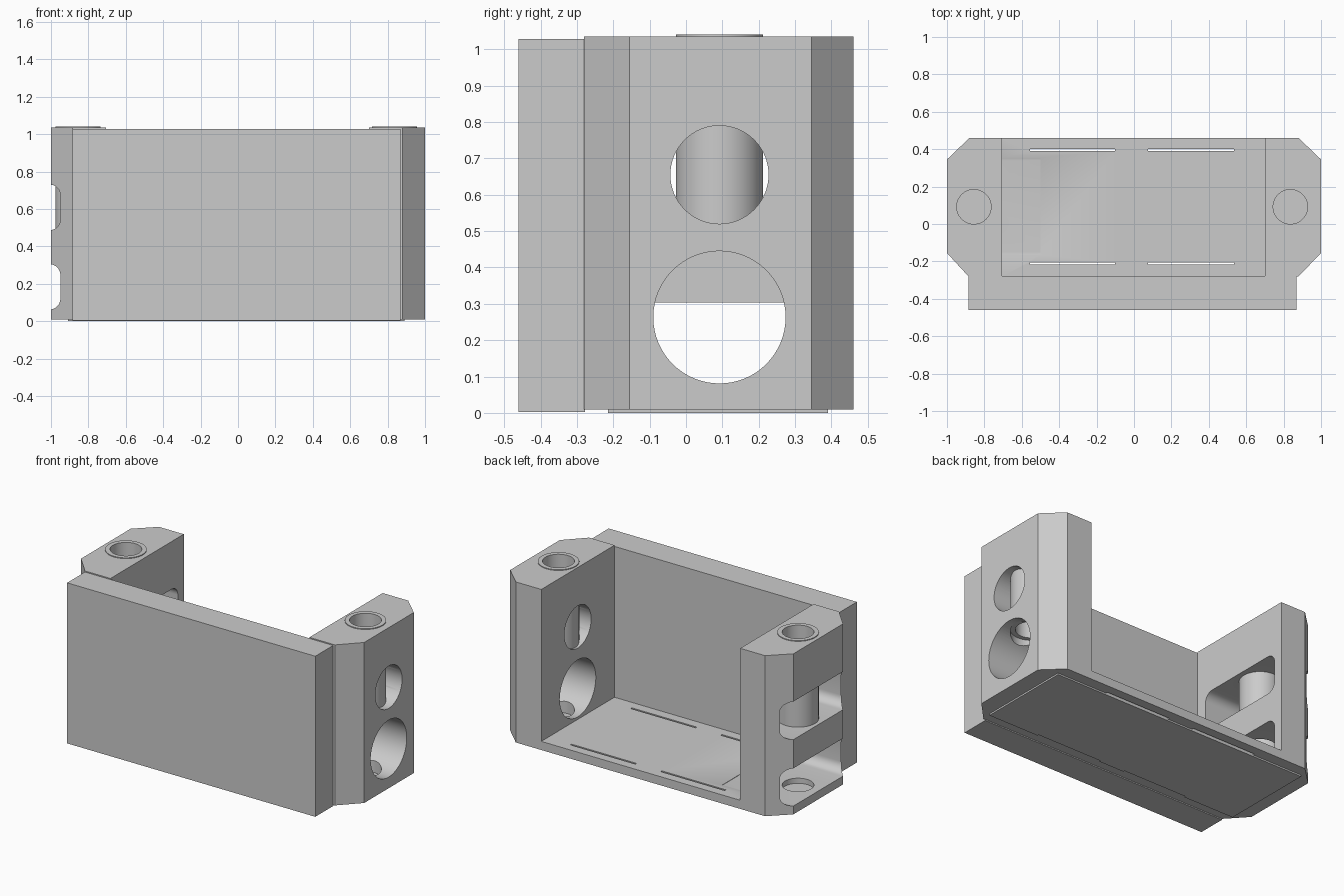
import bpy, bmesh, math

if "Cube" in bpy.data.objects:
    bpy.data.objects.remove(bpy.data.objects["Cube"], do_unlink=True)

GREY = (0.6, 0.6, 0.6, 1.0)
mat = bpy.data.materials.new("light grey")
mat.use_nodes = True
mat.diffuse_color = GREY
mat.node_tree.nodes["Principled BSDF"].inputs["Base Color"].default_value = GREY


def prism(name, profile, axis, low, high):
    """Extrude a closed 2D profile: (x, y) along z, or (y, z) along x."""
    def place(p, t):
        return (p[0], p[1], t) if axis == "z" else (t, p[0], p[1])
    bm = bmesh.new()
    base = bm.faces.new([bm.verts.new(place(p, low)) for p in profile])
    new = bmesh.ops.extrude_face_region(bm, geom=[base])["geom"]
    step = (0, 0, high - low) if axis == "z" else (high - low, 0, 0)
    bmesh.ops.translate(bm, vec=step, verts=[v for v in new if isinstance(v, bmesh.types.BMVert)])
    bmesh.ops.recalc_face_normals(bm, faces=bm.faces)
    mesh = bpy.data.meshes.new(name)
    bm.to_mesh(mesh)
    bm.free()
    mesh.materials.append(mat)
    obj = bpy.data.objects.new(name, mesh)
    bpy.context.collection.objects.link(obj)
    return obj


def rect(a0, a1, b0, b1):
    return [(a0, b0), (a1, b0), (a1, b1), (a0, b1)]


def circle(a, b, r, n=64):
    return [(a + r * math.cos(2 * math.pi * i / n), b + r * math.sin(2 * math.pi * i / n))
            for i in range(n)]


def rounded(a0, a1, b0, b1, r, n=8):
    centres = [(a1 - r, b1 - r), (a0 + r, b1 - r), (a0 + r, b0 + r), (a1 - r, b0 + r)]
    return [(ca + r * math.cos(math.pi / 2 * (q + i / n)), cb + r * math.sin(math.pi / 2 * (q + i / n)))
            for q, (ca, cb) in enumerate(centres) for i in range(n + 1)]


def cut(obj, cutter):
    mod = obj.modifiers.new("cut", "BOOLEAN")
    mod.operation, mod.solver, mod.object = "DIFFERENCE", "EXACT", cutter
    bpy.context.view_layer.objects.active = obj
    bpy.ops.object.modifier_apply(modifier=mod.name)
    bpy.data.objects.remove(cutter, do_unlink=True)


def smooth(obj):
    bpy.ops.object.select_all(action="DESELECT")
    obj.select_set(True)
    bpy.context.view_layer.objects.active = obj
    bpy.ops.object.shade_smooth_by_angle(angle=math.radians(30))


# U-shaped body with chamfered corners
outline = [(-0.885, -0.28), (0.88, -0.28), (1, -0.155), (1, 0.345),
           (0.88, 0.46), (-0.88, 0.46), (-1, 0.345), (-1, -0.155)]
body = prism("body", outline, "z", 0.01, 1.035)
cut(body, prism("bay", rect(-0.705, 0.70, -0.5, 0.6), "z", 0.065, 1.2))

# Tube sockets and their shallow continuation in the floor
MID = 0.092
sockets = [("right_tube", -0.856, 0.305), ("left_tube", 0.836, 0.445)]
for name, x, bottom in sockets:
    cut(body, prism("socket", circle(x, MID, 0.12), "z", 0.25, 1.2))
    cut(body, prism("floor_socket", circle(x, MID, 0.092), "z", 0.03, 0.25))

# Rounded windows through the right block
for z0, z1 in ((0.063, 0.304), (0.487, 0.73)):
    cut(body, prism("window", rounded(-0.21, 0.40, z0, z1, 0.06), "x", -1.2, -0.5))

# Round openings through the left block
for z, r in ((0.263, 0.182), (0.655, 0.135)):
    cut(body, prism("opening", circle(MID, z, r), "x", 0.5, 1.2))

# Bottom plate and the thin floor slits
plate = prism("bottom_plate", rect(-0.91, 0.89, -0.215, 0.39), "z", 0, 0.01)
for y in (-0.211, 0.396):
    for x0, x1 in ((-0.555, -0.102), (0.075, 0.535)):
        for part in (body, plate):
            cut(part, prism("slit", rect(x0, x1, y - 0.006, y + 0.006), "z", -0.1, 0.2))
smooth(body)

# Upright tubes crossing the upper openings
for name, x, bottom in sockets:
    tube = prism(name, circle(x, MID, 0.12), "z", bottom, 1.04)
    cut(tube, prism("bore", circle(x, MID, 0.092), "z", 0.2, 1.2))
    smooth(tube)

# Front panel
prism("front_panel", rect(-0.885, 0.868, -0.46, -0.278), "z", 0.003, 1.028)
